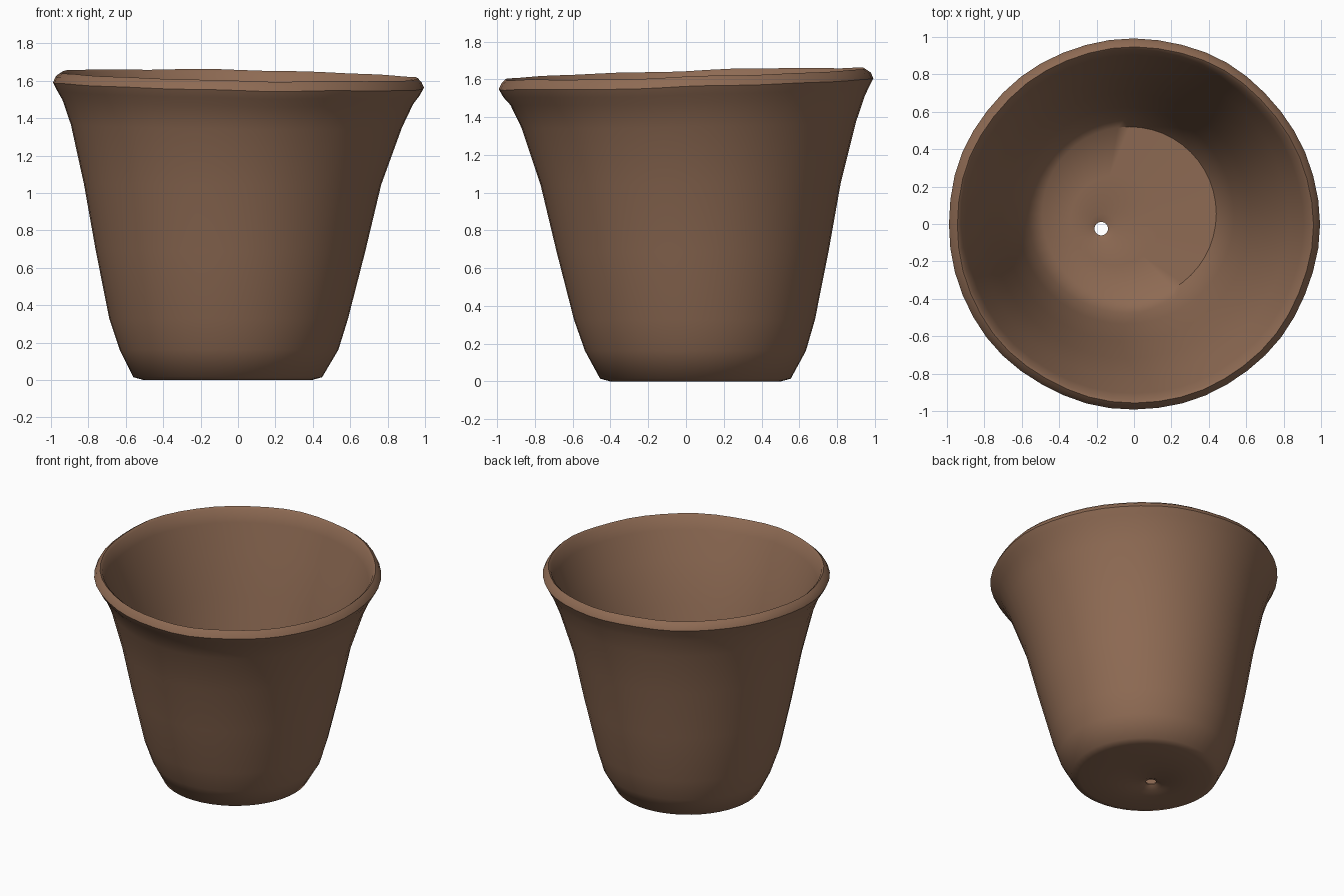
import bpy, bmesh, math, random

random.seed(4)
SEG = 48

# Closed wall profile as rings: centre x, centre y, radius, height
RINGS = [
    (-0.175, -0.025, 0.036, 0.035),  # drain hole, underside
    (-0.165, -0.020, 0.08, 0.012),
    (-0.10, 0.02, 0.28, 0.004),
    (-0.055, 0.05, 0.45, 0.003),
    (-0.055, 0.05, 0.505, 0.018),    # foot edge
    (-0.048, 0.05, 0.585, 0.165),
    (-0.050, 0.045, 0.638, 0.33),
    (-0.040, 0.035, 0.72, 0.69),
    (-0.030, 0.025, 0.795, 1.05),
    (-0.010, 0.015, 0.885, 1.36),
    (-0.003, 0.008, 0.938, 1.49),
    (0.0, 0.0, 0.968, 1.535),        # flared rim
    (0.0, 0.0, 0.992, 1.58),
    (0.0, 0.0, 0.978, 1.61),
    (0.005, -0.005, 0.952, 1.632),
    (0.005, -0.005, 0.935, 1.618),   # inside wall
    (0.0, 0.0, 0.905, 1.53),
    (-0.010, 0.015, 0.835, 1.33),
    (-0.030, 0.025, 0.745, 1.03),
    (-0.040, 0.035, 0.665, 0.66),
    (-0.045, 0.045, 0.580, 0.32),
    (-0.040, 0.05, 0.525, 0.15),
    (-0.025, 0.055, 0.465, 0.075),   # inside floor
    (-0.10, 0.02, 0.24, 0.065),
    (-0.165, -0.020, 0.075, 0.058),
    (-0.175, -0.025, 0.036, 0.045),  # drain hole, inside
]

clay = bpy.data.materials.new("brown clay")
clay.diffuse_color = (0.27, 0.145, 0.087, 1)

# Hand-made unevenness around the pot
phases = [(k, random.uniform(0, 6.28)) for k in (5, 7, 11)]


def wobble(a):
    return sum(math.sin(k * a + p) for k, p in phases) / 3


bm = bmesh.new()
loops = []
for cx, cy, r, z in RINGS:
    t = min(1, z / 1.6) ** 3
    ring = []
    for i in range(SEG):
        a = 2 * math.pi * i / SEG
        rr = r * (1 + 0.004 * t * wobble(a))
        x, y = cx + rr * math.cos(a), cy + rr * math.sin(a)
        # the rim leans down to the front right
        dz = t * (-0.018 * x + 0.030 * y + 0.005 * wobble(a + 1))
        ring.append(bm.verts.new((x, y, z + dz)))
    loops.append(ring)
for n, low in enumerate(loops):
    up = loops[(n + 1) % len(loops)]
    for i in range(SEG):
        j = (i + 1) % SEG
        bm.faces.new((low[i], low[j], up[j], up[i]))
bmesh.ops.recalc_face_normals(bm, faces=bm.faces[:])
base = min(v.co.z for v in bm.verts)
for v in bm.verts:
    v.co.z -= base

mesh = bpy.data.meshes.new("flower_pot")
bm.to_mesh(mesh)
bm.free()
mesh.materials.append(clay)
pot = bpy.data.objects.new("flower_pot", mesh)
bpy.context.collection.objects.link(pot)
bpy.context.view_layer.objects.active = pot
pot.select_set(True)
bpy.ops.object.shade_smooth_by_angle(angle=math.radians(50))
